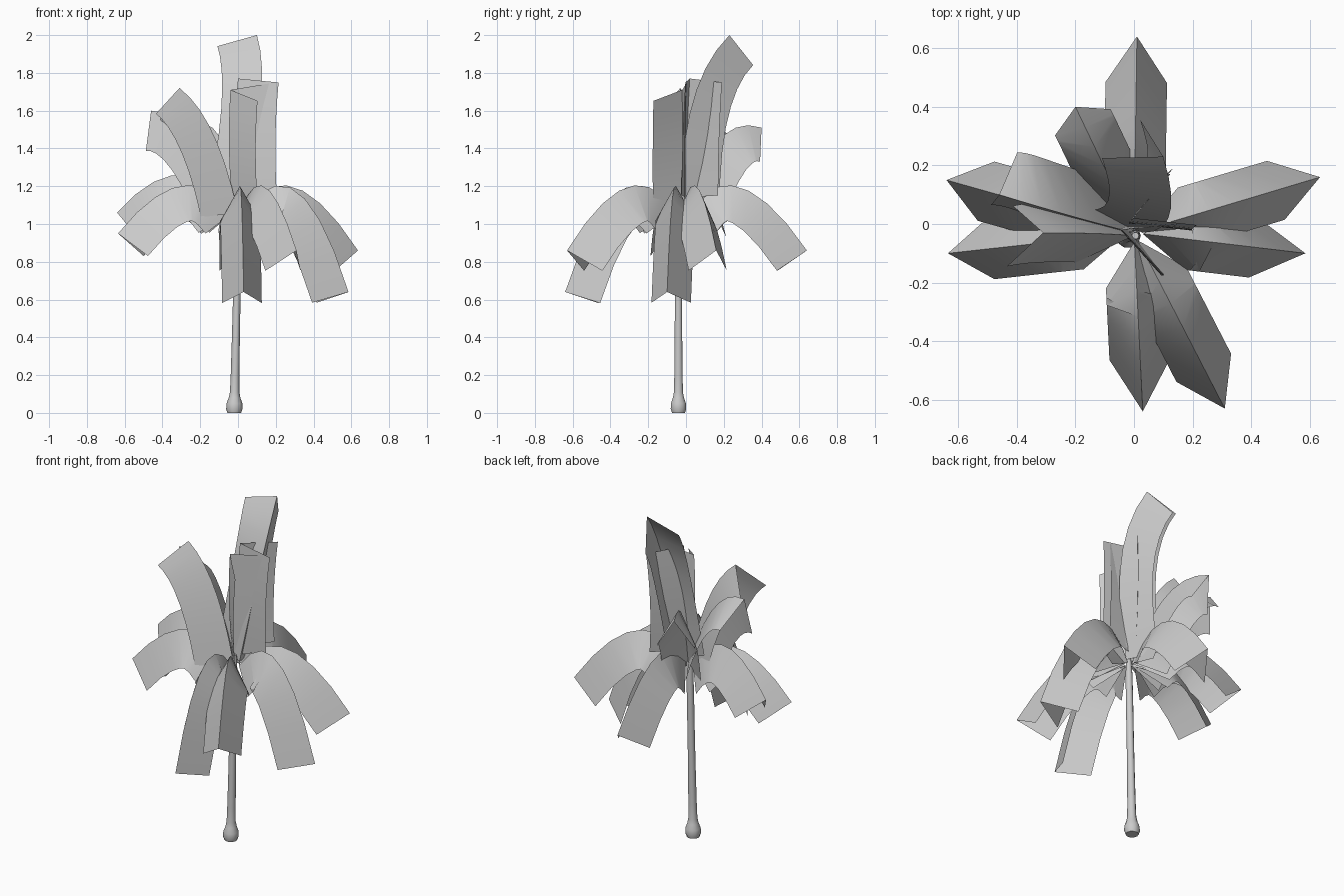
import bpy, math
from mathutils import Vector as V

if "Cube" in bpy.data.objects:
    bpy.data.objects.remove(bpy.data.objects["Cube"])


def make_mesh(name, verts, faces, angle):
    me = bpy.data.meshes.new(name)
    me.from_pydata([tuple(v) for v in verts], [], faces)
    ob = bpy.data.objects.new(name, me)
    bpy.context.collection.objects.link(ob)
    bpy.ops.object.select_all(action='DESELECT')
    ob.select_set(True)
    bpy.context.view_layer.objects.active = ob
    bpy.ops.object.shade_smooth_by_angle(angle=math.radians(angle))
    return ob


def frond(name, s, k, f, w, hint, half=0.105, depth=0.19, n=7):
    """Tent-folded leaf strip swept along a quadratic curve s-k-f.
    w: sideways direction, hint: which way the leaf halves hang at the tip."""
    s, k, f, hint = V(s), V(k), V(f), V(hint)
    w = V(w).normalized()
    sign = 1 if (f - k).cross(w).dot(hint) > 0 else -1
    verts, faces = [], []
    for i in range(n + 1):
        t = i / n
        p = s * (1 - t) ** 2 + k * 2 * t * (1 - t) + f * t * t
        tan = (k - s) * (1 - t) + (f - k) * t
        d = tan.cross(w).normalized() * sign * depth
        verts += [p + d + w * half, p, p + d - w * half]
    for i in range(n):
        a = i * 3
        faces += [(a, a + 1, a + 4, a + 3), (a + 1, a + 2, a + 5, a + 4)]
    return make_mesh(name, verts, faces, 60)


# Trunk: slender, slightly leaning, with a swollen foot
profile = [(0.0, .036), (.02, .043), (.05, .042), (.08, .031), (.11, .025),
           (.2, .023), (.4, .021), (.6, .02), (.8, .02), (1.0, .019), (1.12, .012)]
sides = 10
tv, tf = [], []
for z, r in profile:
    cx = -0.02 + 0.022 * z
    for j in range(sides):
        a = 2 * math.pi * j / sides
        tv.append((cx + r * math.cos(a), -0.04 + r * math.sin(a), z))
for i in range(len(profile) - 1):
    for j in range(sides):
        b = (j + 1) % sides
        tf.append((i * sides + j, i * sides + b, (i + 1) * sides + b, (i + 1) * sides + j))
tf.append(tuple(reversed(range(sides))))
tf.append(tuple(range((len(profile) - 1) * sides, len(profile) * sides)))
make_mesh("trunk", tv, tf, 50)

# Drooping fronds: tip position, control reach (share of radius), control height
droops = [
    ((.635, .16, .86), .42, 1.43),
    ((.585, -.10, .64), .55, 1.49),
    ((.31, -.63, .86), .42, 1.43),
    ((.03, -.64, .64), .55, 1.49),
    ((-.635, -.10, .95), .43, 1.40),
    ((-.64, .15, 1.06), .45, 1.46),
    ((.01, .64, .86), .42, 1.43),
]
centre = V((0, -.03, 0))
for i, (tip, reach, kz) in enumerate(droops):
    flat = V((tip[0], tip[1], 0)) - centre
    u = flat.normalized()
    s = centre + u * 0.03 + V((0, 0, 1.06))
    k = centre + flat * reach + V((0, 0, kz))
    frond(f"drooping_frond_{i + 1}", s, k, tip, (-u.y, u.x, 0), -u - V((0, 0, .5)))

# Raised fronds: root, control, tip, sideways direction, hanging direction
raised = [
    ((.03, -.03, 1.08), (.18, -.03, 1.75), (.1, .23, 2.0), (.065, .065, -.05), (-.135, .065, -.13)),
    ((0, -.04, 1.06), (-.11, -.03, 1.57), (-.31, -.03, 1.72), (-.01, -.1, .015), (-.145, -.02, -.175)),
    ((0, -.03, 1.06), (-.2, .02, 1.6), (-.46, .1, 1.6), (-.05, -.1, -.035), (.02, .06, -.185)),
    ((0, -.02, 1.06), (-.08, .15, 1.6), (-.2, .4, 1.51), (.095, .045, 0), (0, -.045, -.16)),
    ((-.03, -.01, 1.1), (-.06, -.02, 1.4), (-.04, -.02, 1.71), (.03, .075, .04), (.17, -.07, -.03)),
    ((-.01, 0, 1.14), (-.03, 0, 1.45), (0, .02, 1.77), (.04, -.095, 0), (.16, .065, -.02)),
]
for i, args in enumerate(raised):
    frond(f"raised_frond_{i + 1}", *args)
